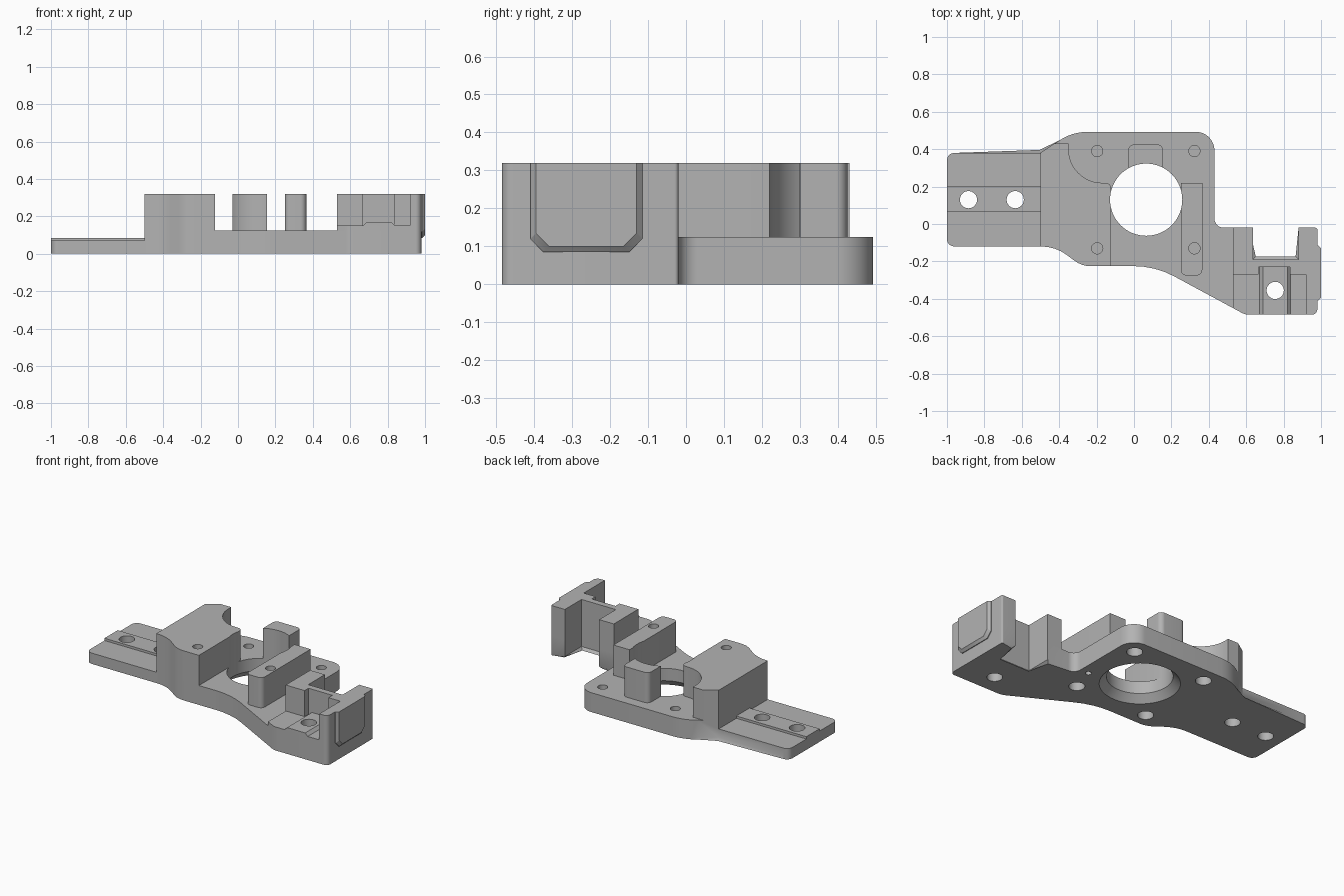
import bpy, bmesh, math
from mathutils import Vector

if "Cube" in bpy.data.objects:
    bpy.data.objects.remove(bpy.data.objects["Cube"])

grey = bpy.data.materials.new("plain_grey")
grey.use_nodes = True
colour = (0.45, 0.45, 0.45, 1)
grey.diffuse_color = colour
grey.node_tree.nodes["Principled BSDF"].inputs["Base Color"].default_value = colour

PLATE, TOP = 0.125, 0.32
HOLE = (0.065, 0.13)


def rounded(points):
    """Outline from (x, y, optional radius) corners, with arcs at the radii."""
    out = []
    for i, p in enumerate(points):
        c = Vector(p[:2])
        r = p[2] if len(p) > 2 else 0
        if not r:
            out.append(c)
            continue
        a = (Vector(points[i - 1][:2]) - c).normalized()
        b = (Vector(points[(i + 1) % len(points)][:2]) - c).normalized()
        half = a.angle(b) / 2
        centre = c + (a + b).normalized() * (r / math.sin(half))
        start = c + a * (r / math.tan(half)) - centre
        end = c + b * (r / math.tan(half)) - centre
        sweep = math.pi - 2 * half
        n = max(4, int(sweep / 0.13))
        for k in range(n + 1):
            t = k / n
            out.append(centre + (start * math.sin((1 - t) * sweep)
                                 + end * math.sin(t * sweep)) / math.sin(sweep))
    return out


def finish(name, bm):
    bmesh.ops.recalc_face_normals(bm, faces=bm.faces)
    mesh = bpy.data.meshes.new(name)
    bm.to_mesh(mesh)
    bm.free()
    mesh.materials.append(grey)
    ob = bpy.data.objects.new(name, mesh)
    bpy.context.collection.objects.link(ob)
    return ob


def loft(bm, rings):
    """Closed solid through rings of equal length."""
    loops = [[bm.verts.new(p) for p in ring] for ring in rings]
    n = len(loops[0])
    for low, high in zip(loops, loops[1:]):
        for i in range(n):
            j = (i + 1) % n
            bm.faces.new((low[i], low[j], high[j], high[i]))
    bm.faces.new(loops[0][::-1])
    bm.faces.new(loops[-1])


def prism(name, points, z0, z1, chamfer=0):
    bm = bmesh.new()
    pts = rounded(points)
    loft(bm, [[(p.x, p.y, z) for p in pts] for z in (z0, z1)])
    if chamfer:
        low = [e for e in bm.edges if all(v.co.z < z0 + 1e-4 for v in e.verts)]
        bmesh.ops.bevel(bm, geom=low, offset=chamfer, segments=1, affect='EDGES')
    return finish(name, bm)


def rect(x0, x1, y0, y1):
    return [(x0, y0), (x1, y0), (x1, y1), (x0, y1)]


def lathe(bm, x, y, profile, sides=32):
    """Stacked circles of (radius, height) about an upright axis."""
    angles = [2 * math.pi * k / sides for k in range(sides)]
    loft(bm, [[(x + r * math.cos(a), y + r * math.sin(a), z) for a in angles]
              for r, z in profile])


def cut(ob, cutter):
    mod = ob.modifiers.new("cut", 'BOOLEAN')
    mod.operation = 'DIFFERENCE'
    mod.solver = 'EXACT'
    mod.object = cutter
    bpy.context.view_layer.objects.active = ob
    bpy.ops.object.modifier_apply(modifier=mod.name)


# Base plate with chamfered underside
plate = prism("base_plate", [
    (-1, -0.12, 0.04), (-0.42, -0.12, 0.23), (-0.28, -0.225, 0.14),
    (0.113, -0.225, 0.46), (0.595, -0.485, 0.1), (0.98, -0.485, 0.03),
    (0.98, -0.02, 0.01), (0.88, -0.02), (0.88, -0.19), (0.635, -0.19),
    (0.635, -0.02), (0.43, -0.02, 0.05), (0.43, 0.493, 0.1),
    (-0.33, 0.493, 0.27), (-0.5, 0.38), (-1, 0.38, 0.04)], 0, PLATE, 0.016)

# Thin arm on the right side with a raised strip
arm_cutter = prism("arm_cutter", rect(-1.2, -0.5, -0.4, 0.6), 0.07, 0.4)
strip = prism("arm_strip", rect(-1, -0.5, 0.065, 0.2), 0.07, 0.085)

# Large block with a scooped back corner
block = prism("large_block", [
    (-0.5, -0.12), (-0.42, -0.12, 0.23), (-0.28, -0.225, 0.14),
    (-0.122, -0.225), (-0.122, 0.22, 0.03), (-0.35, 0.22, 0.18),
    (-0.35, 0.43), (-0.425, 0.43), (-0.5, 0.38)], PLATE, TOP)

# Back post and long bar beside the opening
post = prism("back_post", [
    (-0.03, 0.28), (0.155, 0.28), (0.155, 0.425, 0.03), (-0.03, 0.425, 0.03)],
    PLATE, TOP)
bar = prism("side_bar", [
    (0.25, -0.275, 0.03), (0.365, -0.275, 0.03), (0.365, 0.22), (0.25, 0.22)],
    PLATE, TOP)

# End bracket: floor, ridge and upright walls
floor = prism("bracket_floor", [
    (0.53, -0.45), (0.595, -0.485, 0.08), (0.98, -0.485, 0.03),
    (0.98, -0.2), (0.53, -0.2)], PLATE, 0.152)
bm = bmesh.new()
section = [(0.67, 0.15), (0.69, 0.17), (0.82, 0.17), (0.84, 0.15)]
loft(bm, [[(x, y, z) for x, z in section] for y in (-0.485, -0.22)])
ridge = finish("bracket_ridge", bm)
walls = prism("bracket_walls", [
    (0.53, -0.02), (0.53, -0.27), (0.665, -0.27), (0.665, -0.23),
    (0.835, -0.23), (0.835, -0.27), (0.92, -0.27), (0.92, -0.485),
    (0.98, -0.485, 0.03), (0.98, -0.02, 0.01), (0.88, -0.02),
    (0.88, -0.19), (0.635, -0.19), (0.635, -0.02)], PLATE, TOP)

# Bevelled pad on the outer end
def pad_ring(x, inset):
    y0, y1, z0, c = -0.41 + inset, -0.115 - inset, 0.085 + inset, 0.035
    return [(x, y0, TOP), (x, y0, z0 + c), (x, y0 + c, z0),
            (x, y1 - c, z0), (x, y1, z0 + c), (x, y1, TOP)]

bm = bmesh.new()
loft(bm, [pad_ring(0.975, 0), pad_ring(0.985, 0), pad_ring(1, 0.015)])
pad = finish("end_pad", bm)

# Holes: flared opening, through holes and counterbored screw holes
bm = bmesh.new()
lathe(bm, *HOLE, [(0.245, -0.01), (0.193, 0.045), (0.193, 0.5)], 64)
for x, y in ((-0.885, 0.13), (-0.635, 0.13), (0.755, -0.355)):
    lathe(bm, x, y, [(0.046, -0.1), (0.046, 0.5)])
for x in (-0.197, 0.323):
    for y in (-0.13, 0.39):
        lathe(bm, x, y, [(0.047, -0.1), (0.047, 0.06)])
        lathe(bm, x, y, [(0.03, 0.07), (0.03, 0.5)])
lathe(bm, 0.37, 0.03, [(0.018, -0.1), (0.018, 0.04)])
holes = finish("hole_cutter", bm)

cut(plate, arm_cutter)
for ob in (plate, strip, block, post, bar, floor, ridge):
    cut(ob, holes)
for helper in (arm_cutter, holes):
    bpy.data.objects.remove(helper)

# Smooth the round walls, keep edges sharp
bpy.ops.object.select_all(action='DESELECT')
for ob in (plate, strip, block, post, bar, floor, ridge, walls, pad):
    ob.select_set(True)
bpy.context.view_layer.objects.active = plate
bpy.ops.object.shade_smooth_by_angle(angle=math.radians(30))
